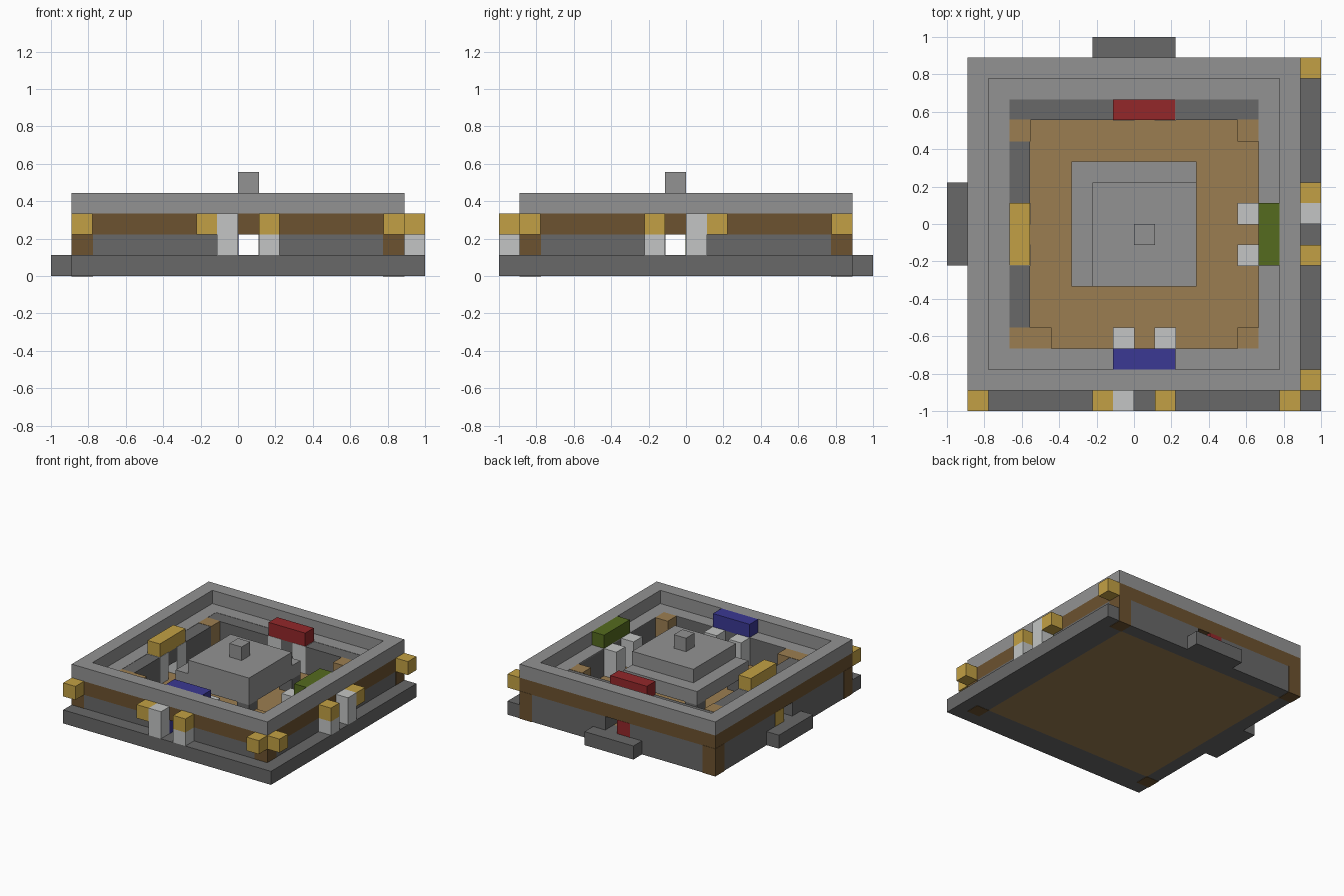
import bpy
import bmesh
from mathutils import Vector

cube = bpy.data.objects.get("Cube")
if cube:
    bpy.data.objects.remove(cube, do_unlink=True)

CELL = 1 / 9   # the whole building sits on a regular block grid
SKIN = 0.02    # slight growth where one block is set into another


def material(name, *rgb):
    col = [(c / 255) ** 2.2 for c in rgb] + [1]
    m = bpy.data.materials.new(name)
    m.use_nodes = True
    m.diffuse_color = col
    bsdf = m.node_tree.nodes["Principled BSDF"]
    bsdf.inputs["Base Color"].default_value = col
    bsdf.inputs["Roughness"].default_value = 0.9
    return m


LIGHT = material("light_stone", 145, 145, 145)
DARK = material("dark_stone", 104, 104, 104)
LOG = material("dark_timber", 108, 83, 51)
PLANK = material("plank_wood", 154, 125, 82)
GOLD = material("golden_yellow", 193, 159, 70)
WHITE = material("pale_stone", 194, 196, 195)
RED = material("red", 146, 44, 46)
BLUE = material("blue", 61, 59, 146)
GREEN = material("green", 85, 106, 36)


def blocks(name, mat, boxes, grow=0.0):
    """One object made of boxes given as x0, x1, y0, y1, z0, z1 in cells."""
    bm = bmesh.new()
    for x0, x1, y0, y1, z0, z1 in boxes:
        lo = Vector((x0, y0, z0)) - Vector((grow,) * 3)
        hi = Vector((x1, y1, z1)) + Vector((grow,) * 3)
        verts = bmesh.ops.create_cube(bm, size=1)["verts"]
        for v in verts:
            v.co = [CELL * (lo[i] if v.co[i] < 0 else hi[i]) for i in range(3)]
    mesh = bpy.data.meshes.new(name)
    bm.to_mesh(mesh)
    bm.free()
    mesh.materials.append(mat)
    obj = bpy.data.objects.new(name, mesh)
    bpy.context.collection.objects.link(obj)
    return obj


def ring(outer, inner, z0, z1, doors=False):
    """Four sides of a rectangular frame, optionally with a doorway in each."""
    x0, x1, y0, y1 = outer
    a0, a1, b0, b1 = inner
    xs = [(x0, 0), (1, x1)] if doors else [(x0, x1)]
    ys = [(b0, -1), (0, b1)] if doors else [(b0, b1)]
    out = []
    for p, q in xs:
        out += [(p, q, y0, b0, z0, z1), (p, q, b1, y1, z0, z1)]
    for p, q in ys:
        out += [(x0, a0, p, q, z0, z1), (a1, x1, p, q, z0, z1)]
    return out


def square(r):
    return (-r, r, -r, r)


COURT = (-5, 6, -6, 5)

# Foundation, floor and the two entrance steps
blocks("foundation", DARK, ring((-8, 9, -9, 8), square(7), 0, 1))
blocks("floor", PLANK, [(-7, 7, -7, 7, 0, 1)])
blocks("back_step", DARK, [(-2, 2, 8, 9, 0, 1)])
blocks("left_step", DARK, [(-9, -8, -2, 2, 0, 1)])

# Walls with a doorway on each side, timber beam, rim and inner ledge
blocks("lower_wall", DARK, ring(square(8), COURT, 1, 2, doors=True))
blocks("timber_beam", LOG, ring(square(8), square(7), 2, 3))
blocks("rim", LIGHT, ring(square(8), square(7), 3, 4))
blocks("inner_ledge", DARK, ring(square(7), COURT, 2, 3))
blocks("ledge_cap", LIGHT, ring(square(7), square(6), 2.95, 3.02))
blocks("corner_posts", LOG,
       [(x, x + 1, y, y + 1, 0, 2) for x in (-8, 7) for y in (-8, 7)], SKIN)

# Courtyard corner posts
blocks("court_posts", PLANK, [
    (5, 6, -6, -5, 1, 3), (5, 6, 4, 5, 1, 3),
    (-6, -5, 4, 5, 1, 3), (-6, -4, -6, -5, 1, 3)], SKIN)

# Pairs of pale pillars inside each gate
for name, y in (("front", -6), ("back", 5)):
    blocks(name + "_gate_pillars", WHITE,
           [(x, x + 1, y, y + 1, 1, 3) for x in (-1, 1)], SKIN)
for name, x in (("left", -6), ("right", 5)):
    blocks(name + "_gate_pillars", WHITE,
           [(x, x + 1, y, y + 1, 1, 3) for y in (-2, 0)], SKIN)

# Coloured lintels on the ledge and matching door jambs in the wall
blocks("front_lintel", BLUE, [(-1, 2, -7, -6, 3, 4)])
blocks("back_lintel", RED, [(-1, 2, 5, 6, 3, 4)])
blocks("side_lintel_gold", GOLD, [(-6, -5, -2, 1, 3, 4)])
blocks("side_lintel_green", GREEN, [(6, 7, -2, 1, 3, 4)])
blocks("front_jamb", BLUE, [(-1, 0, -8, -7, 1, 2)], SKIN)
blocks("back_jamb", RED, [(-1, 0, 7, 8, 1, 2)], SKIN)
blocks("side_jamb_gold", GOLD, [(-8, -7, 0, 1, 1, 2)], SKIN)
blocks("side_jamb_green", GREEN, [(7, 8, 0, 1, 1, 2)], SKIN)

# Outer gate pillars and lanterns
blocks("front_outer_pillars", WHITE,
       [(-1, 0, -9, -8, 1, 3), (1, 2, -9, -8, 1, 2)])
blocks("side_outer_pillars", WHITE,
       [(8, 9, 0, 1, 1, 3), (8, 9, -2, -1, 1, 2)])
blocks("front_lanterns", GOLD,
       [(x, x + 1, -9, -8, 2, 3) for x in (-8, -2, 1, 7)])
blocks("side_lanterns", GOLD,
       [(8, 9, y, y + 1, 2, 3) for y in (-8, -2, 1, 7)])

# Central canopy on corner legs
blocks("canopy_legs", DARK,
       [(x, x + 1, y, y + 1, 1, 2) for x in (-3, 2) for y in (-3, 2)])
blocks("canopy_lower", LIGHT, [(-3, 3, -3, 3, 2, 3)])
blocks("canopy_upper", LIGHT, [(-2, 3, -3, 2, 3, 4)])
blocks("canopy_finial", LIGHT, [(0, 1, -1, 0, 4, 5)])
